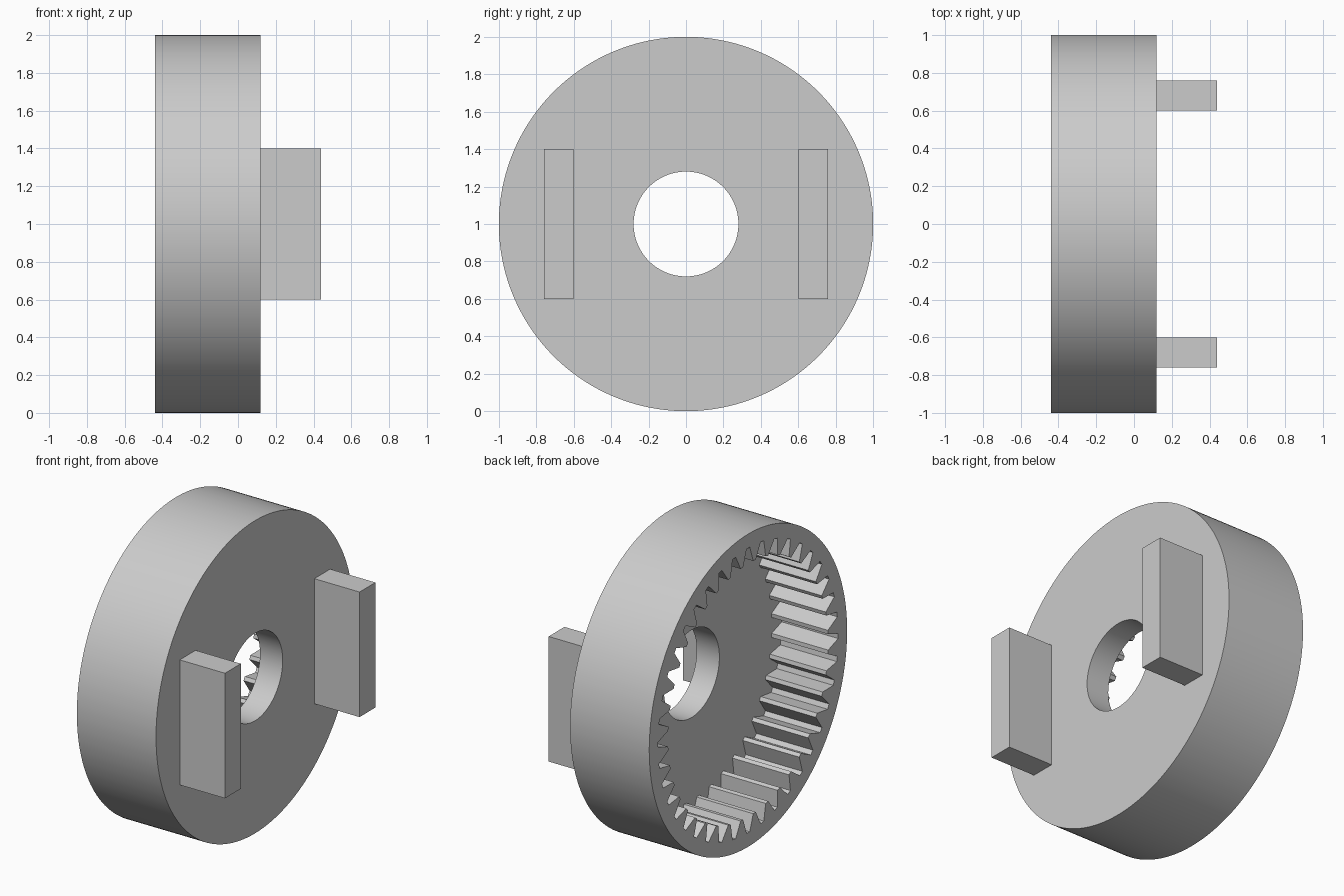
import bpy, bmesh
from math import sin, cos, radians
from mathutils import Matrix

cube = bpy.data.objects.get("Cube")
if cube:
    bpy.data.objects.remove(cube, do_unlink=True)

grey = bpy.data.materials.new("plain_grey")
grey.use_nodes = True
colour = (0.6, 0.6, 0.6, 1)
grey.diffuse_color = colour
grey.node_tree.nodes["Principled BSDF"].inputs["Base Color"].default_value = colour

TEETH = 40
PITCH = 360 / TEETH
RIM_X, FLOOR_X, PLATE_X = -0.44, -0.04, 0.12
OUTER_R, HOLE_R = 1.0, 0.28
# One gap between teeth: angle in degrees and radius
GAP = [(-3.6, 0.81), (-2.3, 0.857), (-1.0, 0.91), (1.0, 0.91), (2.3, 0.857), (3.6, 0.81)]


def make_object(name, bm):
    bmesh.ops.recalc_face_normals(bm, faces=bm.faces)
    mesh = bpy.data.meshes.new(name)
    bm.to_mesh(mesh)
    bm.free()
    mesh.materials.append(grey)
    obj = bpy.data.objects.new(name, mesh)
    bpy.context.collection.objects.link(obj)
    return obj


# Ring with internal teeth, end plate and centre hole: bridged loops around the x axis
profile = [(radians(i * PITCH + a), r) for i in range(TEETH) for a, r in GAP]
bm = bmesh.new()


def loop(x, radius=None):
    return [bm.verts.new((x, (radius or r) * sin(a), 1 + (radius or r) * cos(a)))
            for a, r in profile]


loops = [loop(RIM_X, OUTER_R), loop(PLATE_X, OUTER_R), loop(PLATE_X, HOLE_R),
         loop(FLOOR_X, HOLE_R), loop(FLOOR_X), loop(RIM_X)]
for k, first in enumerate(loops):
    second = loops[(k + 1) % len(loops)]
    for i in range(len(first)):
        j = (i + 1) % len(first)
        bm.faces.new((first[i], first[j], second[j], second[i]))
ring = make_object("internal_gear_ring", bm)
bpy.context.view_layer.objects.active = ring
ring.select_set(True)
bpy.ops.object.shade_smooth_by_angle(angle=radians(25))

# Two drive lugs on the plate
for name, side in (("left_lug", 1), ("right_lug", -1)):
    bm = bmesh.new()
    place = Matrix.Translation((0.28, side * 0.68, 1)) @ Matrix.Diagonal((0.32, 0.16, 0.8, 1))
    bmesh.ops.create_cube(bm, size=1, matrix=place)
    make_object(name, bm)
